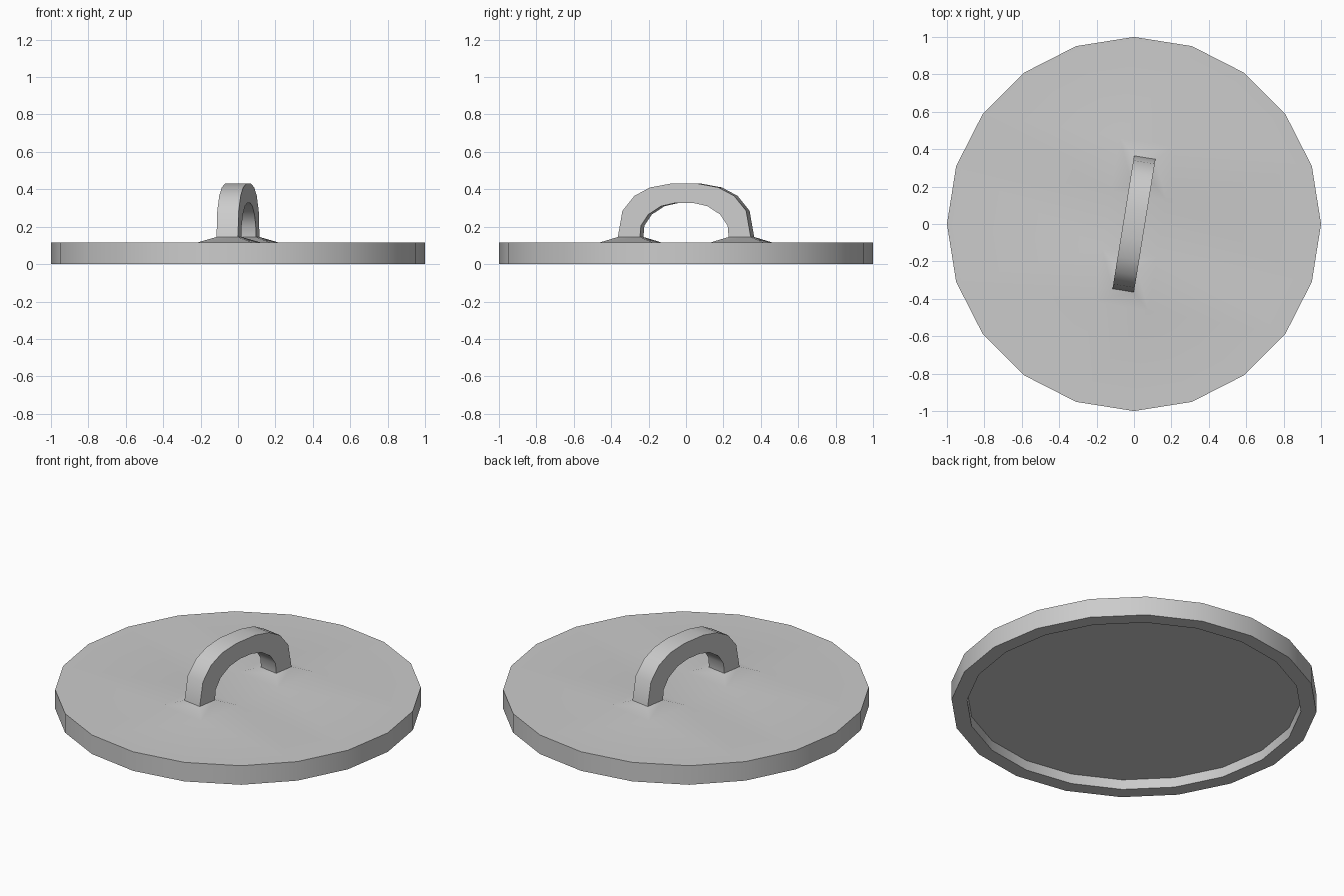
import bpy
import bmesh
import math
from mathutils import Matrix

SIDES = 20
TOP, FOOT_Z, RECESS = 0.115, 0.145, 0.06
TURN = Matrix.Rotation(math.radians(-9.2), 4, 'Z')

cube = bpy.data.objects.get("Cube")
if cube:
    bpy.data.objects.remove(cube, do_unlink=True)

grey = bpy.data.materials.new("plain grey")
grey.use_nodes = True
grey.diffuse_color = (0.6, 0.6, 0.6, 1)
grey.node_tree.nodes["Principled BSDF"].inputs["Base Color"].default_value = (0.6, 0.6, 0.6, 1)


def finish(bm, name):
    bmesh.ops.recalc_face_normals(bm, faces=bm.faces)
    mesh = bpy.data.meshes.new(name)
    bm.to_mesh(mesh)
    bm.free()
    mesh.materials.append(grey)
    obj = bpy.data.objects.new(name, mesh)
    bpy.context.collection.objects.link(obj)
    bpy.ops.object.select_all(action='DESELECT')
    obj.select_set(True)
    bpy.context.view_layer.objects.active = obj
    bpy.ops.object.shade_smooth_by_angle(angle=math.radians(30))
    return obj


def ring(bm, radius, z):
    step = math.tau / SIDES
    return [bm.verts.new((radius * math.cos(i * step), radius * math.sin(i * step), z))
            for i in range(SIDES)]


def rectangle(bm, y, half_x, half_y, z):
    corners = [(-1, -1), (1, -1), (1, 1), (-1, 1)]
    return [bm.verts.new(TURN @ Matrix.Translation((sx * half_x, y + sy * half_y, z)).to_translation())
            for sx, sy in corners]


def pairs(loop):
    return zip(loop, loop[1:] + loop[:1])


def bridge(bm, a, b):
    for (a0, a1), (b0, b1) in zip(pairs(a), pairs(b)):
        bm.faces.new((a0, a1, b1, b0))


# Lid: rim with a recessed underside
bm = bmesh.new()
upper = ring(bm, 1, TOP)
lower = ring(bm, 1, 0)
inner = ring(bm, 0.915, 0)
ceiling = ring(bm, 0.915, RECESS)
for a, b in ((upper, lower), (lower, inner), (inner, ceiling)):
    bridge(bm, a, b)
bm.faces.new(ceiling)

# Top face flowing into a low flare around each handle foot
loops = [upper]
for side in (-1, 1):
    base = rectangle(bm, side * 0.30, 0.15, 0.145, TOP)
    neck = rectangle(bm, side * 0.30, 0.058, 0.06, FOOT_Z)
    bridge(bm, base, neck)
    bm.faces.new(neck)
    loops.append(base)
edges = [bm.edges.get(pair) for loop in loops for pair in pairs(loop)]
bmesh.ops.triangle_fill(bm, edges=edges, use_beauty=True, normal=(0, 0, 1))
finish(bm, "lid")

# Handle: half profile mirrored into an arch, given width
outer = [(0.36, FOOT_Z), (0.335, 0.285), (0.27, 0.365), (0.185, 0.41), (0.075, 0.43)]
inside = [(0.24, FOOT_Z), (0.235, 0.205), (0.195, 0.265), (0.125, 0.31), (0.045, 0.328)]


def arch(half):
    return half + [(-y, z) for y, z in reversed(half)]


bm = bmesh.new()
sections = []
for (yo, zo), (yi, zi) in zip(arch(outer), arch(inside)):
    sections.append([bm.verts.new(TURN @ Matrix.Translation((x, y, z)).to_translation())
                     for x, y, z in ((-0.058, yo, zo), (0.058, yo, zo),
                                     (0.058, yi, zi), (-0.058, yi, zi))])
for a, b in zip(sections, sections[1:]):
    bridge(bm, a, b)
bm.faces.new(sections[0])
bm.faces.new(sections[-1])
finish(bm, "handle")
